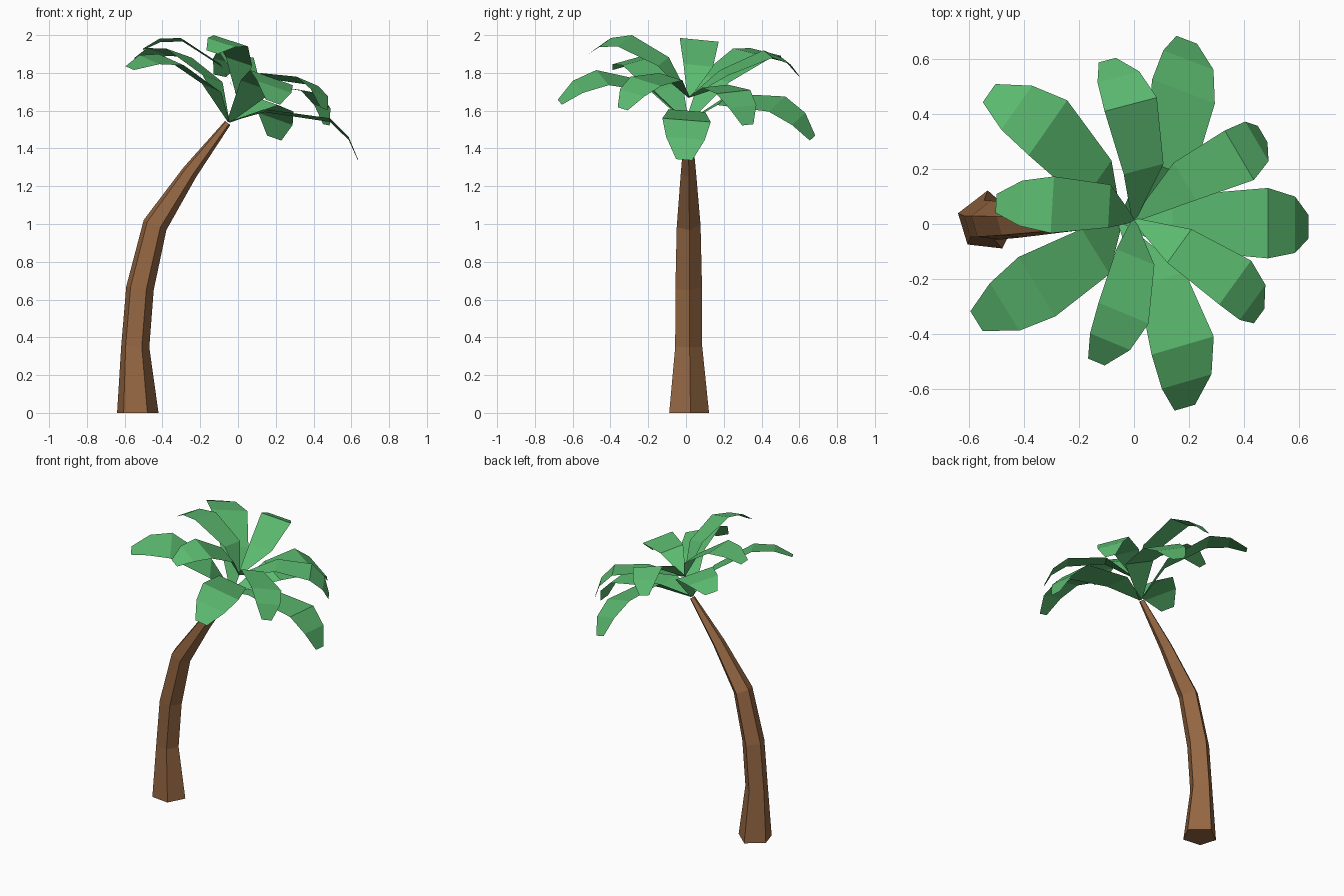
import bpy, bmesh, math
from mathutils import Vector

if "Cube" in bpy.data.objects:
    bpy.data.objects.remove(bpy.data.objects["Cube"])


def material(name, rgb):
    m = bpy.data.materials.new(name)
    m.diffuse_color = (*rgb, 1)
    m.use_nodes = True
    m.node_tree.nodes["Principled BSDF"].inputs["Base Color"].default_value = m.diffuse_color
    return m


def make_object(name, bm, mat):
    mesh = bpy.data.meshes.new(name)
    bm.to_mesh(mesh)
    bm.free()
    mesh.materials.append(mat)
    obj = bpy.data.objects.new(name, mesh)
    bpy.context.collection.objects.link(obj)


bark = material("bark_brown", (0.30, 0.135, 0.055))
green = material("leaf_green", (0.105, 0.49, 0.16))

# Curved five-sided trunk: centre x, centre z, radius, tilt in degrees
rings = [(-.532, 0, .112, 0), (-.545, .35, .076, 2), (-.52, .66, .075, 7),
         (-.44, .995, .067, 24), (-.255, 1.275, .043, 38), (-.055, 1.535, .018, 38)]
corners = [math.radians(a) for a in (7, 90, 165, 229, 298)]
bm = bmesh.new()
loops = []
for cx, cz, r, tilt in rings:
    t = math.radians(tilt)
    loops.append([bm.verts.new((cx + r * math.cos(a) * math.cos(t),
                                .01 + r * math.sin(a),
                                cz - r * math.cos(a) * math.sin(t))) for a in corners])
for lo, hi in zip(loops, loops[1:]):
    for i in range(5):
        j = (i + 1) % 5
        bm.faces.new((lo[i], lo[j], hi[j], hi[i]))
bm.faces.new(loops[0][::-1])
bm.faces.new(loops[-1])
make_object("trunk", bm, bark)


# Leaf: folded strip through base, shoulder, fold, droop and tip
def leaf(name, base, shoulder, fold, tip, half):
    base, shoulder, fold, tip, half = map(Vector, (base, shoulder, fold, tip, half))
    up = (tip - fold).cross(half).normalized()
    if up.z < 0:
        up = -up
    droop = fold.lerp(tip, .53) + up * .025
    stations = [(base, .08), (shoulder, .76), (fold, 1), (droop, .8), (tip, .33)]
    bm = bmesh.new()
    rows = [(bm.verts.new(c + half * w), bm.verts.new(c - half * w)) for c, w in stations]
    for (a, b), (c, d) in zip(rows, rows[1:]):
        bm.faces.new((a, b, d, c))
    bm.normal_update()
    if sum(f.normal.z for f in bm.faces) < 0:
        bmesh.ops.reverse_faces(bm, faces=bm.faces[:])
    make_object(name, bm, green)


# Lower ring of long leaves: shoulder, fold, tip, half-width vector
lower = [
    ((.14, .005, 1.6), (.487, .003, 1.55), (.635, -.01, 1.34), (0, .128, -.01)),
    ((.125, .2, 1.66), (.18, .482, 1.635), (.192, .67, 1.455), (.114, -.044, -.04)),
    ((-.135, .155, 1.77), (-.313, .35, 1.905), (-.527, .476, 1.87), (.07, .1, -.025)),
    ((-.14, -.1, 1.72), (-.353, -.228, 1.87), (-.573, -.353, 1.825), (.067, -.108, -.03)),
    ((.1, -.2, 1.73), (.177, -.442, 1.775), (.185, -.668, 1.645), (.113, .033, -.04)),
]
# Upper ring of shorter leaves
upper = [
    ((.185, .155, 1.73), (.383, .25, 1.70), (.468, .327, 1.525), (.053, -.09, -.01)),
    ((.035, .2, 1.8), (-.012, .435, 1.9), (-.097, .596, 1.785), (.095, .025, -.02)),
    ((-.09, .065, 1.84), (-.297, .07, 1.975), (-.502, .075, 1.925), (.006, .103, -.01)),
    ((.005, -.12, 1.86), (-.038, -.324, 1.97), (-.137, -.502, 1.91), (.091, -.038, -.03)),
    ((.165, -.08, 1.78), (.368, -.213, 1.755), (.455, -.335, 1.61), (.058, .08, -.025)),
]
for i, row in enumerate(lower):
    leaf(f"lower_leaf_{i + 1}", (-.05, .005, 1.54), *row)
for i, row in enumerate(upper):
    leaf(f"upper_leaf_{i + 1}", (0, .015, 1.67), *row)
